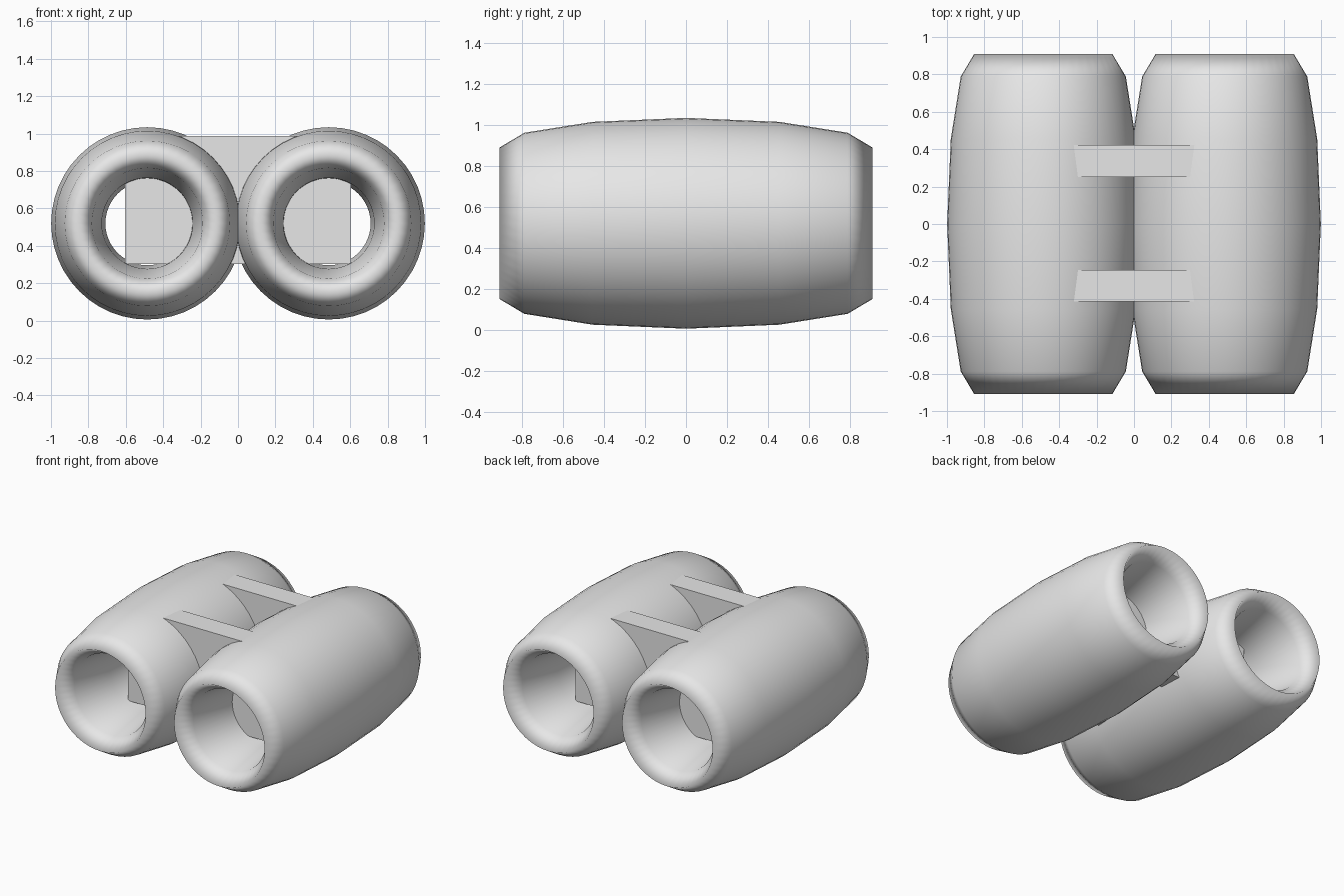
import bpy
import math

if "Cube" in bpy.data.objects:
    bpy.data.objects.remove(bpy.data.objects["Cube"])

grey = bpy.data.materials.new("light grey")
grey.diffuse_color = (0.8, 0.8, 0.8, 1)
grey.use_nodes = True
grey.node_tree.nodes["Principled BSDF"].inputs["Base Color"].default_value = grey.diffuse_color


def barrel(name, x):
    # hollow barrel: a ring stretched along its axis
    bpy.ops.mesh.primitive_torus_add(
        major_radius=0.369, minor_radius=0.145,
        major_segments=48, minor_segments=12,
        location=(x, 0, 0.52), rotation=(math.pi / 2, 0, 0))
    ob = bpy.context.object
    ob.name = name
    ob.scale = (1, 1, 0.91 / 0.145)
    bpy.ops.object.transform_apply(location=False, rotation=True, scale=True)
    bpy.ops.object.shade_smooth()
    ob.data.materials.append(grey)


def bridge(name, y):
    # flat plate joining the two barrels
    bpy.ops.mesh.primitive_cube_add(size=1, location=(0, y, 0.645))
    ob = bpy.context.object
    ob.name = name
    ob.scale = (1.21, 0.17, 0.685)
    bpy.ops.object.transform_apply(location=False, rotation=False, scale=True)
    ob.data.materials.append(grey)


for side, s in (("left", -1), ("right", 1)):
    barrel(side + "_barrel", s * 0.485)
for end, y in (("front", -0.33), ("back", 0.337)):
    bridge(end + "_bridge_plate", y)
